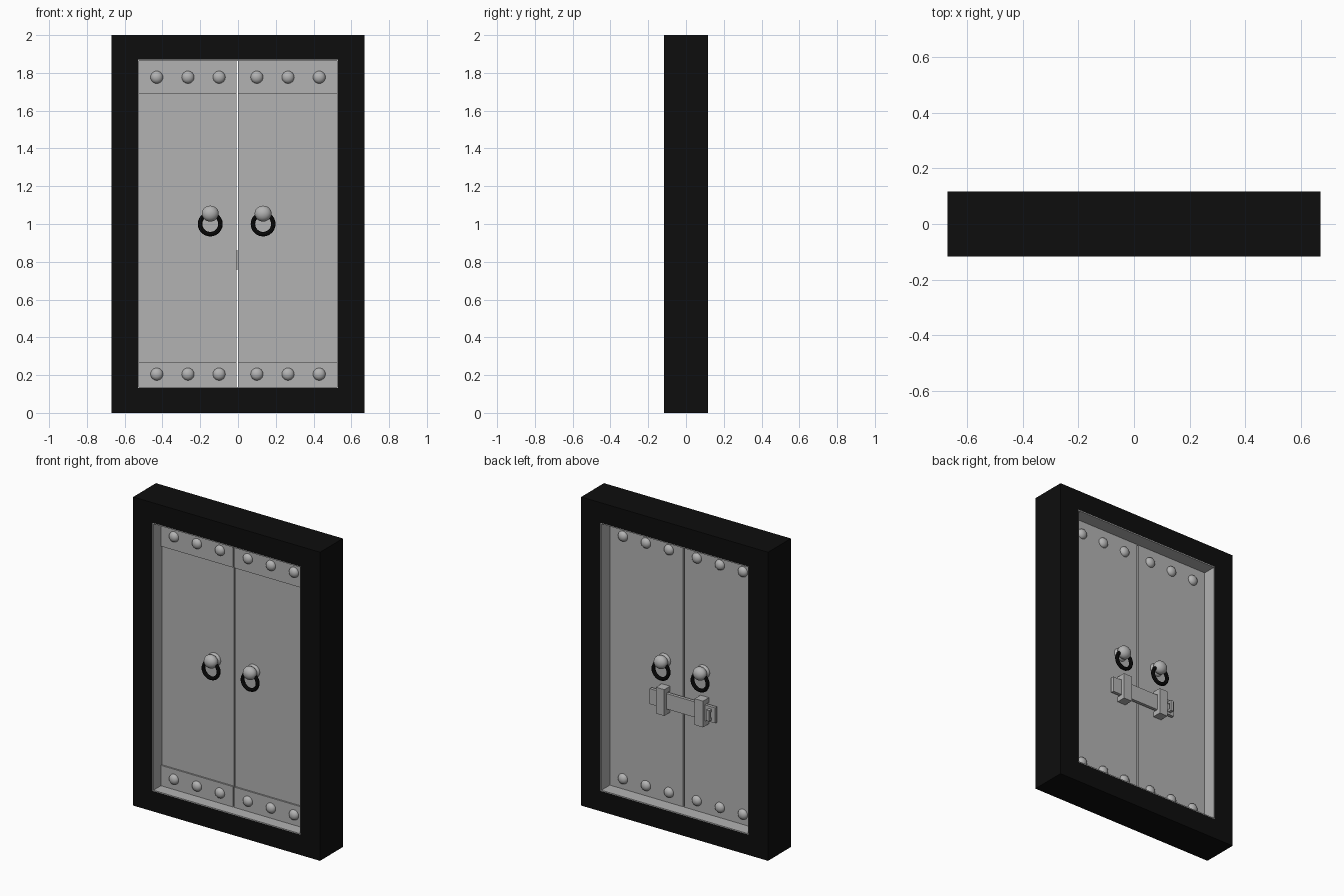
import bpy
import math

cube = bpy.data.objects.get("Cube")
if cube:
    bpy.data.objects.remove(cube, do_unlink=True)


def make_material(name, value):
    mat = bpy.data.materials.new(name)
    mat.use_nodes = True
    color = (value, value, value, 1)
    mat.diffuse_color = color
    mat.node_tree.nodes["Principled BSDF"].inputs["Base Color"].default_value = color
    return mat


BLACK = make_material("black", 0.004)
GREY = make_material("grey", 0.45)


def finish(name, mat, smooth=False):
    obj = bpy.context.object
    obj.name = name
    obj.data.materials.append(mat)
    if smooth:
        bpy.ops.object.shade_smooth_by_angle()
    return obj


def box(name, mat, x, y, z):
    """Box from (min, max) ranges on each axis."""
    ranges = (x, y, z)
    bpy.ops.mesh.primitive_cube_add(size=1, location=[(a + b) / 2 for a, b in ranges])
    bpy.context.object.scale = [abs(b - a) for a, b in ranges]
    bpy.ops.object.transform_apply(location=False, rotation=False, scale=True)
    return finish(name, mat)


def ball(name, loc, scale):
    bpy.ops.mesh.primitive_uv_sphere_add(segments=24, ring_count=12, radius=1, location=loc)
    bpy.context.object.scale = scale
    bpy.ops.object.transform_apply(location=False, rotation=False, scale=True)
    return finish(name, GREY, True)


def surround(name, mat, outer, inner, y):
    """Rectangular border between two (half width, bottom, top) outlines."""
    ow, ob, ot = outer
    iw, ib, it = inner
    for side, s in (("left", 1), ("right", -1)):
        box(f"{side}_{name}", mat, (s * iw, s * ow), y, (ib, it))
    box(f"bottom_{name}", mat, (-ow, ow), y, (ob, ib))
    box(f"top_{name}", mat, (-ow, ow), y, (it, ot))


# Frame and its thin lining
DEPTH = 0.117
opening = (0.53, 0.132, 1.87)
surround("frame", BLACK, (0.67, 0, 2), opening, (-DEPTH, DEPTH))
surround("lining", GREY, opening, (0.525, 0.138, 1.864), (-DEPTH, DEPTH))

# Door leaves with front bands, leaving an open slit between them
FACE = 0.03
for side, x in (("left", (0.0, 0.525)), ("right", (-0.525, -0.009))):
    box(f"{side}_door", GREY, x, (-FACE, FACE), (0.138, 1.864))
    box(f"{side}_top_band", GREY, x, (-0.04, -FACE), (1.69, 1.864))
    box(f"{side}_bottom_band", GREY, x, (-0.04, -FACE), (0.138, 0.27))

# Studs, knobs and pull rings on both faces
for face, s in (("front", -1), ("back", 1)):
    stud_y = s * (0.04 if s < 0 else FACE)
    for z in (0.205, 1.777):
        for x in (0.1, 0.265, 0.43):
            for m in (-1, 1):
                ball(f"{face}_stud", (m * x, stud_y, z), (0.033, 0.025, 0.033))
    for side, x in (("left", 0.133), ("right", -0.147)):
        ball(f"{face}_{side}_knob_base", (x, s * FACE, 1.055), (0.045, 0.025, 0.042))
        ball(f"{face}_{side}_knob", (x, s * 0.068, 1.055), (0.045, 0.036, 0.042))
        bpy.ops.mesh.primitive_torus_add(
            major_radius=0.054, minor_radius=0.012, major_segments=24, minor_segments=8,
            location=(x, s * 0.066, 1.0), rotation=(math.pi / 2, 0, 0))
        finish(f"{face}_{side}_pull_ring", BLACK, True)

# Sliding bolt on the back, held by two brackets
box("bolt_bar", GREY, (-0.255, 0.215), (0.045, 0.065), (0.76, 0.86))
for side, x in (("left", 0.123), ("right", -0.155)):
    strap = (x - 0.03, x + 0.03)
    box(f"{side}_bracket_strap", GREY, strap, (0.068, 0.09), (0.725, 0.895))
    box(f"{side}_bracket_foot", GREY, strap, (FACE, 0.068), (0.725, 0.757))
    box(f"{side}_bracket_head", GREY, strap, (FACE, 0.068), (0.863, 0.895))

# Small grip on the bolt
grip = (-0.23, -0.21)
box("bolt_grip", GREY, grip, (0.08, 0.092), (0.775, 0.845))
for part, z in (("lower", 0.775), ("upper", 0.83)):
    box(f"{part}_grip_post", GREY, grip, (0.065, 0.08), (z, z + 0.015))
